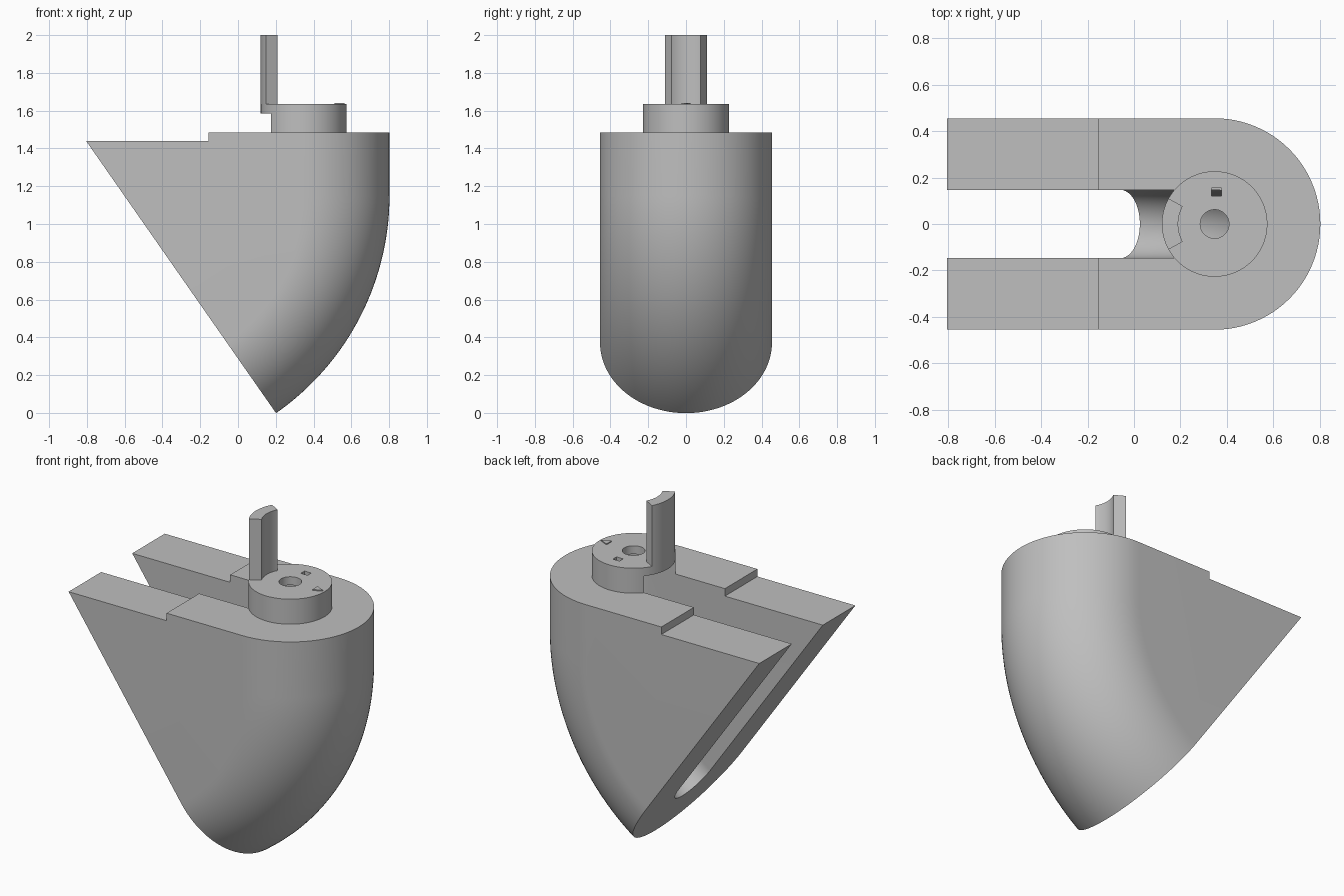
import bpy, bmesh, math
from mathutils import Vector

if "Cube" in bpy.data.objects:
    bpy.data.objects.remove(bpy.data.objects["Cube"])

grey = bpy.data.materials.new("plain grey")
grey.use_nodes = True
colour = (0.52, 0.52, 0.52, 1)
grey.diffuse_color = colour
grey.node_tree.nodes["Principled BSDF"].inputs["Base Color"].default_value = colour

PIVOT_X, PIVOT_Z = -0.602, 1.15   # axis of the bend
HUB_X = 0.347                     # centre of the round end
SLOPE = math.atan2(1.44, 1.005)   # angle of the slanted cut
DECK, BOSS_TOP = 1.485, 1.635


def finish(name, bm):
    bmesh.ops.remove_doubles(bm, verts=bm.verts, dist=1e-5)
    bmesh.ops.dissolve_limit(bm, angle_limit=0.002, verts=bm.verts, edges=bm.edges)
    bmesh.ops.recalc_face_normals(bm, faces=bm.faces)
    mesh = bpy.data.meshes.new(name)
    bm.to_mesh(mesh)
    bm.free()
    mesh.materials.append(grey)
    obj = bpy.data.objects.new(name, mesh)
    bpy.context.collection.objects.link(obj)
    return obj


def prism(name, outline, z0, z1):
    """Extrude a flat outline upwards."""
    bm = bmesh.new()
    face = bm.faces.new([bm.verts.new((x, y, z0)) for x, y in outline])
    up = bmesh.ops.extrude_face_region(bm, geom=[face])["geom"]
    verts = [v for v in up if isinstance(v, bmesh.types.BMVert)]
    bmesh.ops.translate(bm, verts=verts, vec=(0, 0, z1 - z0))
    return finish(name, bm)


def box(name, x0, x1, y0, y1, z0, z1):
    return prism(name, [(x0, y0), (x1, y0), (x1, y1), (x0, y1)], z0, z1)


def arc(r, a0, a1, n):
    angles = [math.radians(a0 + (a1 - a0) * i / n) for i in range(n + 1)]
    return [(HUB_X + r * math.cos(a), r * math.sin(a)) for a in angles]


def bent_bar(name, w, top, end_angle, left_mid, left_top, steps=40):
    """Round-ended bar that drops from the top and bends around the pivot."""
    bm = bmesh.new()
    profile = arc(w, -90, 90, 48)
    rings = []
    for i in range(steps + 1):
        a = end_angle * (1 - i / steps)
        ring = [(left_mid, -w, PIVOT_Z)]
        for x, y in profile:
            rho = x - PIVOT_X
            ring.append((PIVOT_X + rho * math.cos(a), y, PIVOT_Z - rho * math.sin(a)))
        rings.append(ring + [(left_mid, w, PIVOT_Z)])
    rings.append([(left_top, -w, top)] + [(x, y, top) for x, y in profile]
                 + [(left_top, w, top)])
    rings = [[bm.verts.new(p) for p in ring] for ring in rings]
    # shared inner edge for all bent rings
    for ring in rings[1:-1]:
        for k in (0, -1):
            bm.verts.remove(ring[k])
            ring[k] = rings[0][k]
    for a, b in zip(rings, rings[1:]):
        for j in range(len(a) - 1):
            quad = list(dict.fromkeys([a[j], a[j + 1], b[j + 1], b[j]]))
            bm.faces.new(quad)
    first, last = rings[0], rings[-1]
    bm.faces.new([first[0], first[1], first[-2], first[-1]])
    bm.faces.new(first[1:-1])
    bm.faces.new([first[0], last[0], last[-1], first[-1]])
    bm.faces.new(last)
    return finish(name, bm)


def cut(obj, cutter):
    cutter.hide_render = True
    mod = obj.modifiers.new("cut", "BOOLEAN")
    mod.operation, mod.solver, mod.object = "DIFFERENCE", "EXACT", cutter
    bpy.context.view_layer.objects.active = obj
    bpy.ops.object.modifier_apply(modifier=mod.name)


# Main shapes
left_top = PIVOT_X - (DECK - PIVOT_Z) / math.tan(SLOPE)
body = bent_bar("body", 0.455, DECK, SLOPE, PIVOT_X, left_top)
boss = prism("boss", arc(0.227, 0, 357, 119), DECK, BOSS_TOP)
blade = prism("upright_blade", arc(0.227, 151, 209, 16) + arc(0.157, 209, 151, 16),
              BOSS_TOP, 2.0)

# Small raised pointer on the boss
pointer = prism("pointer_mark", [(0.51, -0.025), (0.565, 0), (0.51, 0.025)],
                BOSS_TOP, BOSS_TOP + 0.006)

# Cutters: bent slot, lowered ledge, round hole and square hole
slot = bent_bar("slot_cutter", 0.147, 1.585, SLOPE + 0.08, -1.3, -1.3)
ledge = box("ledge_cutter", -1.2, -0.155, -0.6, 0.6, 1.44, 1.7)
hole = prism("hole_cutter", arc(0.062, 0, 350, 35), 1.52, 1.7)
square = box("square_cutter", 0.333, 0.377, 0.12, 0.155, 1.55, 1.7)
for part, cutters in ((body, (slot, ledge)), (boss, (slot, hole, square))):
    for cutter in cutters:
        cut(part, cutter)
for cutter in (slot, ledge, hole, square):
    bpy.data.objects.remove(cutter)

# Smooth curved walls, keep hard edges
bpy.ops.object.select_all(action="DESELECT")
for part in (body, boss, blade):
    part.select_set(True)
bpy.context.view_layer.objects.active = body
bpy.ops.object.shade_smooth_by_angle(angle=math.radians(25))
